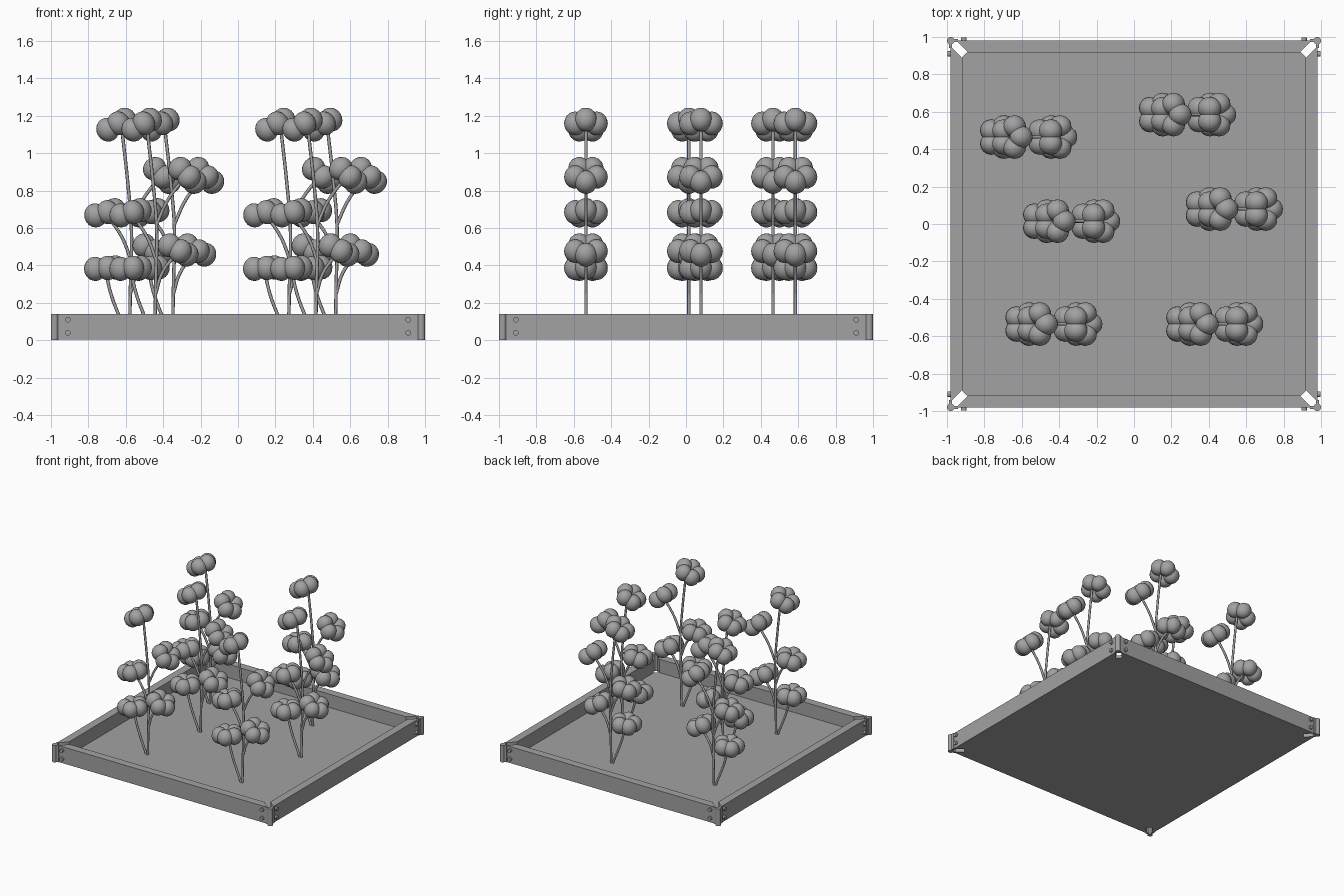
import bpy, bmesh
from math import radians, cos, sin, pi
from mathutils import Matrix, Vector

if "Cube" in bpy.data.objects:
    bpy.data.objects.remove(bpy.data.objects["Cube"])

grey = bpy.data.materials.new("plain_grey")
grey.use_nodes = True
grey.diffuse_color = (0.36, 0.36, 0.36, 1)
grey.node_tree.nodes["Principled BSDF"].inputs["Base Color"].default_value = grey.diffuse_color


def add(name, mesh, loc=(0, 0, 0), turn=0):
    ob = bpy.data.objects.new(name, mesh)
    ob.location = loc
    ob.rotation_euler.z = turn
    bpy.context.collection.objects.link(ob)
    return ob


def finish(name, bm, smooth=False):
    bmesh.ops.recalc_face_normals(bm, faces=bm.faces)
    for f in bm.faces:
        f.smooth = smooth
    mesh = bpy.data.meshes.new(name)
    bm.to_mesh(mesh)
    bm.free()
    mesh.materials.append(grey)
    return mesh


def prism(bm, outline, z0, z1):
    base = bm.faces.new([bm.verts.new((x, y, z0)) for x, y in outline])
    top = bmesh.ops.extrude_face_region(bm, geom=[base])["geom"]
    moved = [v for v in top if isinstance(v, bmesh.types.BMVert)]
    bmesh.ops.translate(bm, verts=moved, vec=(0, 0, z1 - z0))


def cylinder(bm, radius, depth, matrix):
    bmesh.ops.create_cone(bm, cap_ends=True, segments=16, radius1=radius,
                          radius2=radius, depth=depth, matrix=matrix)


# Floor with clipped corners
OUT, IN, H = 0.982, 0.917, 0.14
bm = bmesh.new()
corners = [(OUT, 0.83), (0.83, OUT)]
outline = [Matrix.Rotation(k * pi / 2, 2) @ Vector(c) for k in range(4) for c in corners]
prism(bm, outline, 0.005, 0.03)
add("floor", finish("floor", bm))

# Mitred side boards with end lips and bolts
bm = bmesh.new()
prism(bm, [(-0.95, -OUT), (0.95, -OUT), (0.885, -IN), (-0.885, -IN)], 0.005, H)
board = finish("side_board", bm)

bm = bmesh.new()
for s in (-1, 1):
    prism(bm, [(s * 0.94, -0.988), (s * 0.962, -0.988),
               (s * 0.962, -0.972), (s * 0.94, -0.972)], 0.005, H)
    for z in (0.04, 0.11):
        cylinder(bm, 0.015, 0.02, Matrix.Translation((s * 0.91, -0.988, z))
                 @ Matrix.Rotation(pi / 2, 4, 'X'))
fittings = finish("board_fittings", bm)

bm = bmesh.new()
cylinder(bm, 0.02, H, Matrix.Translation((0.98, 0.98, H / 2)))
pin = finish("corner_pin", bm)

for k in range(4):
    for name, mesh in (("side_board", board), ("board_fittings", fittings), ("corner_pin", pin)):
        add(name, mesh, turn=k * pi / 2)

# Round lobed flower head, reused everywhere
bm = bmesh.new()
for k in range(5):
    a = k * 2 * pi / 5
    bmesh.ops.create_uvsphere(
        bm, u_segments=16, v_segments=10, radius=0.06,
        matrix=Matrix.Translation((0.06 * cos(a), 0.06 * sin(a), 0))
        @ Matrix.Diagonal((1, 1, 1.08, 1)))
flower = finish("flower_head", bm, True)

# Curved stems: one main stem, one low shoot, three branches
paths = [
    [(-0.02, 0.02), (-0.015, 0.3), (-0.01, 0.6), (-0.03, 0.85), (-0.06, 1.12)],
    [(-0.03, 0.02), (-0.08, 0.14), (-0.12, 0.25), (-0.15, 0.38)],
    [(-0.015, 0.25), (0.02, 0.36), (0.1, 0.47)],
    [(-0.01, 0.42), (-0.06, 0.55), (-0.14, 0.67)],
    [(-0.01, 0.62), (0.05, 0.75), (0.14, 0.87)],
]
curve = bpy.data.curves.new("stem_curve", 'CURVE')
curve.dimensions = '3D'
curve.bevel_depth = 0.009
curve.bevel_resolution = 2
curve.resolution_u = 6
curve.use_fill_caps = True
for path in paths:
    spline = curve.splines.new('BEZIER')
    spline.bezier_points.add(len(path) - 1)
    for p, (x, z) in zip(spline.bezier_points, path):
        p.co = (x, 0, z)
        p.handle_left_type = p.handle_right_type = 'AUTO'
helper = add("stem_helper", curve)
stems = bpy.data.meshes.new_from_object(helper.evaluated_get(bpy.context.evaluated_depsgraph_get()))
bpy.data.objects.remove(helper)
stems.name = "stems"
stems.materials.clear()
stems.materials.append(grey)
for f in stems.polygons:
    f.use_smooth = True

# Flower heads: x, z and lean, repeated on six plants
heads = [(-0.095, 1.15, -30), (0.15, 0.885, 42), (-0.155, 0.68, -15),
         (0.1, 0.485, 28), (-0.155, 0.385, -4)]
plants = [(-0.56, 0.465), (0.29, 0.585), (-0.33, 0.015),
          (0.54, 0.08), (-0.425, -0.535), (0.435, -0.535)]
for px, py in plants:
    add("plant_stems", stems, (px, py, 0))
    for x, z, lean in heads:
        head = add("flower_head", flower, (px + x, py, z))
        head.rotation_euler.y = radians(lean)
